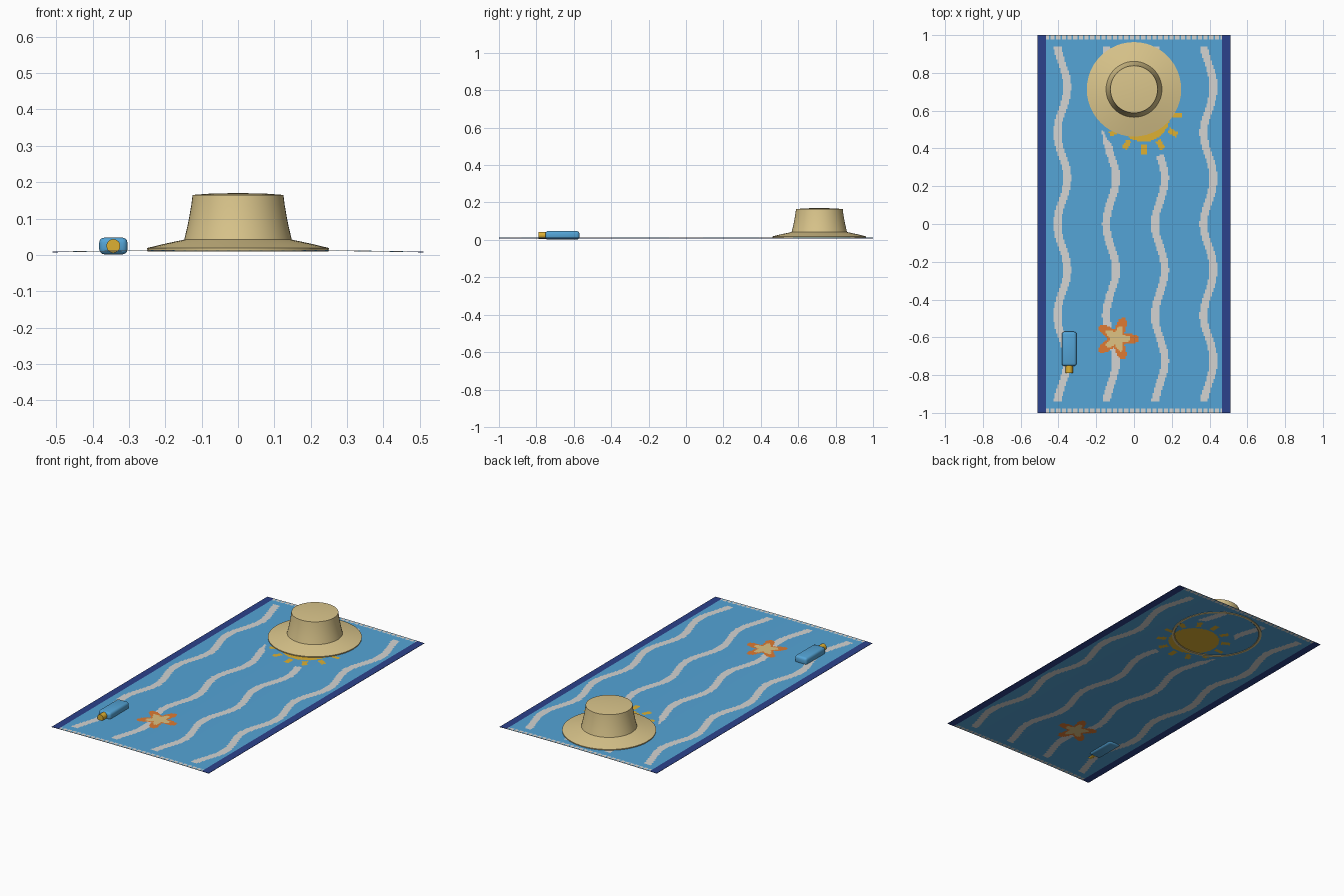
import bpy, bmesh, math

if "Cube" in bpy.data.objects:
    bpy.data.objects.remove(bpy.data.objects["Cube"])


def mat(name, r, g, b):
    lin = lambda c: ((c / 255 + 0.055) / 1.055) ** 2.4
    m = bpy.data.materials.new(name)
    m.diffuse_color = (lin(r), lin(g), lin(b), 1)
    m.use_nodes = True
    m.node_tree.nodes["Principled BSDF"].inputs["Base Color"].default_value = m.diffuse_color
    return m


BLUE = mat("towel blue", 84, 164, 214)
NAVY = mat("border navy", 44, 66, 140)
WHITE = mat("wave white", 212, 212, 210)
GOLD = mat("sun gold", 222, 176, 50)
ORANGE = mat("starfish orange", 222, 122, 50)
SAND = mat("starfish sand", 222, 194, 130)
STRAW = mat("straw", 219, 198, 140)


def add(name, bm, mats, smooth=None):
    bmesh.ops.recalc_face_normals(bm, faces=bm.faces)
    me = bpy.data.meshes.new(name)
    bm.to_mesh(me)
    bm.free()
    for m in mats:
        me.materials.append(m)
    ob = bpy.data.objects.new(name, me)
    bpy.context.collection.objects.link(ob)
    if smooth:
        bpy.ops.object.select_all(action='DESELECT')
        ob.select_set(True)
        bpy.context.view_layer.objects.active = ob
        bpy.ops.object.shade_smooth_by_angle(angle=math.radians(smooth))
    return ob


# Woven pattern: 0 blue, 1 navy, 2 white, 3 gold, 4 orange, 5 sand
def pattern(x, y):
    if abs(x) > 0.465:
        return 1
    if abs(y) > 0.98:
        return 2 if math.floor(x / 0.01) % 3 else 0
    # starfish
    dx, dy = x + 0.09, y + 0.607
    r, a = math.hypot(dx, dy), math.atan2(dy, dx)
    if r < 0.053 + 0.017 * math.cos(5 * a):
        return 5
    if r < 0.083 + 0.033 * math.cos(5 * a):
        return 4
    # sun with twelve rays
    dx, dy = x - 0.05, y - 0.575
    r, a = math.hypot(dx, dy), math.atan2(dy, dx)
    if r < 0.14:
        return 3
    step = math.pi / 6
    off = a - round(a / step) * step
    if 0.155 < r < 0.205 and abs(off) * r < 0.014:
        return 3
    # wavy stripes
    if r > 0.228 and abs(y) < 0.94:
        for c in (-0.38, -0.122, 0.137, 0.395):
            if abs(x - c + 0.026 * math.cos(13 * y)) < 0.021:
                return 2
    return 0


# Towel: gently domed sheet, faces coloured by the pattern
NX, NY = 136, 266
bm = bmesh.new()
rows = []
for j in range(NY + 1):
    y = -1 + 2 * j / NY
    row = []
    for i in range(NX + 1):
        x = -0.51 + 1.02 * i / NX
        row.append(bm.verts.new((x, y, 0.009 + 0.005 * (1 - (x / 0.51) ** 2))))
    rows.append(row)
for j in range(NY):
    for i in range(NX):
        f = bm.faces.new((rows[j][i], rows[j][i + 1], rows[j + 1][i + 1], rows[j + 1][i]))
        c = f.calc_center_median()
        f.material_index = pattern(c.x, c.y)
towel = add("towel", bm, [BLUE, NAVY, WHITE, GOLD, ORANGE, SAND])
sol = towel.modifiers.new("thickness", 'SOLIDIFY')
sol.thickness = 0.002


# Lathe a profile of (radius, z) about the z axis
def lathe(profile, n):
    bm = bmesh.new()
    vs = [bm.verts.new((r, 0, z)) for r, z in profile]
    es = [bm.edges.new(p) for p in zip(vs, vs[1:])]
    bmesh.ops.spin(bm, geom=vs + es, cent=(0, 0, 0), axis=(0, 0, 1),
                   angle=2 * math.pi, steps=n, use_duplicate=False)
    bmesh.ops.remove_doubles(bm, verts=bm.verts, dist=1e-5)
    return bm


# Sun hat, hollow below, its rim sinking into the towel
bm = lathe([(0, 0.170), (0.07, 0.169), (0.125, 0.165), (0.128, 0.140), (0.134, 0.105),
            (0.140, 0.075), (0.148, 0.042), (0.200, 0.031), (0.250, 0.019),
            (0.249, 0.009), (0.236, 0.009), (0.225, 0.018), (0.142, 0.036),
            (0.120, 0.158), (0, 0.163)], 48)
hat = add("sun_hat", bm, [STRAW], 25)
hat.location = (0, 0.713, 0)

# Lotion bottle body: rounded box
bm = bmesh.new()
bmesh.ops.create_cube(bm, size=1)
bmesh.ops.scale(bm, vec=(0.078, 0.182, 0.046), verts=bm.verts)
bmesh.ops.bevel(bm, geom=bm.edges[:], offset=0.014, segments=3, profile=0.5, affect='EDGES')
body = add("bottle_body", bm, [BLUE], 35)
body.location = (-0.343, -0.661, 0.0245)

# Bottle cap
bm = bmesh.new()
bmesh.ops.create_cone(bm, cap_ends=True, segments=16, radius1=0.019, radius2=0.019, depth=0.04)
cap = add("bottle_cap", bm, [GOLD], 35)
cap.rotation_euler = (math.pi / 2, 0, 0)
cap.location = (-0.343, -0.768, 0.0245)
